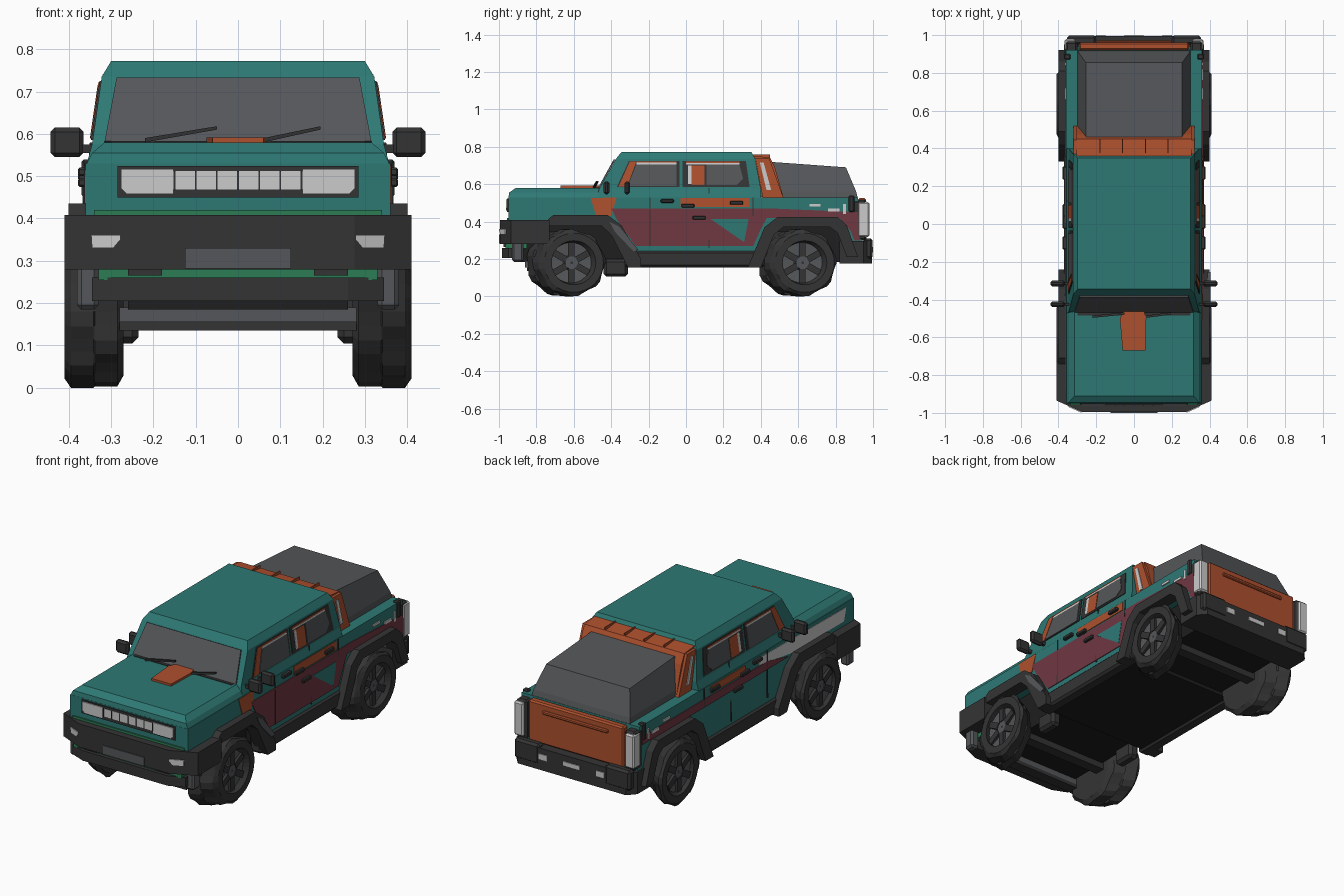
import bpy, bmesh, math
from mathutils import Vector, Matrix

cube = bpy.data.objects.get("Cube")
if cube:
    bpy.data.objects.remove(cube, do_unlink=True)


def material(name, r, g, b):
    m = bpy.data.materials.new(name)
    m.use_nodes = True
    m.diffuse_color = (r, g, b, 1)
    m.node_tree.nodes["Principled BSDF"].inputs["Base Color"].default_value = (r, g, b, 1)
    return m


TEAL = material("teal paint", .027, .19, .175)
ORANGE = material("orange paint", .42, .08, .027)
MAROON = material("maroon paint", .16, .04, .055)
DARK = material("dark trim", .034, .034, .034)
GREY = material("grey glass", .09, .094, .1)
LAMP = material("pale lamp", .6, .6, .6)
GREEN = material("green trim", .025, .2, .09)
BLACK = material("black floor", .013, .013, .013)


def finish(name, bm, *mats):
    bmesh.ops.recalc_face_normals(bm, faces=bm.faces[:])
    mesh = bpy.data.meshes.new(name)
    bm.to_mesh(mesh)
    bm.free()
    for m in mats:
        mesh.materials.append(m)
    ob = bpy.data.objects.new(name, mesh)
    bpy.context.collection.objects.link(ob)
    return ob


def slab(name, pts, offset, mat):
    """Polygon extruded along an offset vector."""
    bm = bmesh.new()
    face = bm.faces.new([bm.verts.new(p) for p in pts])
    ext = bmesh.ops.extrude_face_region(bm, geom=[face])["geom"]
    bmesh.ops.translate(bm, vec=Vector(offset),
                        verts=[v for v in ext if isinstance(v, bmesh.types.BMVert)])
    return finish(name, bm, mat)


def prism(name, yz, x0, x1, mat):
    return slab(name, [(x0, y, z) for y, z in yz], (x1 - x0, 0, 0), mat)


def box(name, x, y, z, mat, bevel=0):
    """Box given as (min, max) on each axis."""
    bm = bmesh.new()
    bmesh.ops.create_cube(bm, size=1)
    for v in bm.verts:
        v.co = [(a + b) / 2 + c * (b - a) for (a, b), c in zip((x, y, z), v.co)]
    if bevel:
        bmesh.ops.bevel(bm, geom=bm.edges[:], offset=bevel, segments=1, affect='EDGES')
    return finish(name, bm, mat)


def pair(name, x, y, z, mat, bevel=0):
    box("left_" + name, x, y, z, mat, bevel)
    box("right_" + name, (-x[1], -x[0]), y, z, mat, bevel)


def stack(name, levels, mat):
    """Loft of rectangles: z, half width, front y, back y."""
    bm = bmesh.new()
    rings = [[bm.verts.new(p) for p in ((-w, f, z), (w, f, z), (w, b, z), (-w, b, z))]
             for z, w, f, b in levels]
    for lo, hi in zip(rings, rings[1:]):
        for i in range(4):
            j = (i + 1) % 4
            bm.faces.new((lo[i], lo[j], hi[j], hi[i]))
    bm.faces.new(rings[0])
    bm.faces.new(rings[-1])
    return finish(name, bm, mat)


CABIN = [(.52, .36, -.475, .4), (.575, .345, -.465, .4),
         (.735, .322, -.375, .37), (.772, .3, -.345, .35)]


def side_x(z):
    if z <= CABIN[0][0]:
        return .36
    for (z0, w0, *_), (z1, w1, *_) in zip(CABIN, CABIN[1:]):
        if z <= z1:
            return w0 + (w1 - w0) * (z - z0) / (z1 - z0)
    return .3


def plate(name, yz, mat, sides=(1, -1), lift=.004):
    """Thin panel lying on the body side."""
    for s in sides:
        pts = [(s * (side_x(z) - .002), y, z) for y, z in yz]
        slab(("left_" if s > 0 else "right_") + name, pts, (s * (lift + .002), 0, 0), mat)


def rect(y0, y1, z0, z1):
    return [(y0, z0), (y1, z0), (y1, z1), (y0, z1)]


# Body shell with wheel openings
prism("lower_body", [(-.95, .4), (-.95, .53), (.92, .53), (.94, .29), (.87, .29), (.81, .4),
                     (.46, .4), (.39, .24), (-.28, .24), (-.38, .4)], -.36, .36, TEAL)
stack("hood", [(.525, .36, -.95, -.42), (.555, .345, -.945, -.42), (.58, .315, -.91, -.42)], TEAL)
stack("cabin", CABIN, TEAL)

# Floor, sills and suspension
box("floor", (-.26, .26), (-.88, .9), (.185, .4), BLACK)
box("middle_floor", (-.33, .33), (-.3, .4), (.165, .25), BLACK)
pair("sill", (.3, .37), (-.33, .42), (.155, .245), DARK, .012)
for y in (-.6, .63):
    box("axle", (-.3, .3), (y - .03, y + .03), (.15, .21), DARK)
pair("suspension_arm", (.235, .295), (-.44, -.31), (.105, .2), DARK, .015)
box("skid_plate", (-.28, .28), (-.86, -.79), (.155, .19), GREY)
box("skid_plate_edge", (-.28, .28), (-.85, -.79), (.135, .157), DARK)

# Arches
front_arch = [(-.75, .4), (-.71, .435), (-.42, .435), (-.345, .38), (-.24, .2), (-.24, .155),
              (-.31, .155), (-.4, .33), (-.45, .375), (-.75, .375)]
rear_arch = [(.33, .155), (.42, .37), (.49, .425), (.81, .425), (.86, .38), (.92, .21),
             (.86, .21), (.81, .34), (.77, .37), (.52, .37), (.47, .33), (.4, .155)]
for s, side in ((1, "left"), (-1, "right")):
    prism(side + "_front_arch", front_arch, s * .33, s * .4, DARK)
    prism(side + "_rear_arch", rear_arch, s * .33, s * .4, DARK)
prism("left_arch_insert", [(-.41, .4), (-.36, .375), (-.255, .25), (-.28, .24), (-.38, .345)],
      .39, .404, GREY)


# Wheels: lathed rings with a staggered tread, set back on the inner side
def wheel(name, s, yc):
    bm = bmesh.new()
    n, zc, out = 32, .18, .41
    profile = [(.27, .1), (.27, .15), (.285, .18), (.338, .18), (.342, .18), (.395, .18),
               (.41, .158), (.41, .118), (.385, .108), (.378, .04), (.392, .035), (.392, .008)]
    rings = []
    for x, r in profile:
        ring = []
        for i in range(n):
            a = math.tau * i / n
            groove = r == .18 and (i + (2 if x < .34 else 0)) % 4 > 1
            rr = r - (.01 if groove else 0)
            ring.append(bm.verts.new((s * x, yc + rr * math.sin(a) - .6 * (out - x),
                                      zc - rr * math.cos(a))))
        rings.append(ring)
    for k, (p, q) in enumerate(zip(rings, rings[1:])):
        for i in range(n):
            f = bm.faces.new((p[i], p[i - 1], q[i - 1], q[i]))
            f.material_index = int(k >= 8)
    for ring in (rings[0], rings[-1]):
        bm.faces.new(ring)
    finish(name + "_tyre", bm, DARK, GREY)
    bm = bmesh.new()
    for k in range(6):
        m = (Matrix.Translation((s * .388, yc - .013, zc)) @ Matrix.Rotation(k * math.tau / 6, 4, 'X')
             @ Matrix.Translation((0, 0, .07)) @ Matrix.Diagonal((.016, .035, .075, 1)))
        bmesh.ops.create_cube(bm, size=1, matrix=m)
    finish(name + "_spokes", bm, DARK)


for s, side in ((1, "left"), (-1, "right")):
    wheel(side + "_front_wheel", s, -.6)
    wheel(side + "_rear_wheel", s, .635)

# Front bumper and face
slab("front_bumper", [(-.41, -.73, .28), (-.41, -.935, .28), (-.275, -.995, .28), (.275, -.995, .28),
                      (.41, -.935, .28), (.41, -.73, .28)], (0, 0, .128), DARK)
box("bumper_green_trim", (-.33, .33), (-.965, -.85), (.255, .29), GREEN)
box("hood_green_trim", (-.34, .34), (-.957, -.94), (.405, .42), GREEN)
slab("lower_bumper", [(-.345, -.9, .205), (-.345, -.95, .205), (-.26, -.985, .205),
                      (.26, -.985, .205), (.345, -.95, .205), (.345, -.9, .205)], (0, 0, .055), DARK)
pair("bumper_bracket", (.33, .38), (-.93, -.87), (.185, .29), GREY, .01)
pair("bumper_hook", (.18, .26), (-.975, -.92), (.265, .29), DARK)
box("number_plate", (-.125, .125), (-1.0, -.99), (.282, .33), GREY)
box("light_bar_frame", (-.285, .285), (-.957, -.94), (.45, .524), DARK)
box("light_bar_centre", (-.15, .15), (-.959, -.95), (.468, .512), LAMP)
for i in range(7):
    x = -.15 + i * .05
    box("light_bar_divider", (x - .002, x + .002), (-.962, -.95), (.468, .512), DARK)
for s in (-1, 1):
    slab("headlamp", [(s * .153, -.962, .458), (s * .263, -.962, .458), (s * .277, -.962, .472),
                      (s * .277, -.962, .517), (s * .153, -.962, .517)], (0, .01, 0), LAMP)
    slab("fog_lamp", [(s * .295, -.9915, .33), (s * .345, -.9692, .33),
                      (s * .347, -.9683, .361), (s * .278, -.999, .361), (s * .278, -.999, .35)],
         (0, .009, 0), LAMP)

# Hood scoop, windshield and wipers
slab("hood_scoop", [(-.05, -.45, .57), (-.075, -.5, .57), (-.06, -.67, .57), (.06, -.67, .57),
                    (.065, -.5, .57), (.05, -.45, .57)], (0, 0, .022), ORANGE)
slab("windshield", [(-.315, -.462, .58), (.315, -.462, .58), (.287, -.379, .73),
                    (-.287, -.379, .73)], (0, -.007, .003), GREY)
for x0, x1 in ((-.22, -.05), (.06, .195)):
    slab("wiper", [(x0, -.485, .58), (x1, -.468, .61), (x1, -.468, .618), (x0, -.485, .59)],
         (0, -.012, 0), DARK)
box("cowl", (-.3, .3), (-.485, -.46), (.57, .583), DARK)

# Side mirrors
for y0, y1 in ((-.44, -.41), (-.33, -.3)):
    pair("mirror", (.365, .443), (y0, y1), (.545, .615), DARK, .01)
    pair("mirror_arm", (.33, .38), (y0 + .008, y1 - .008), (.555, .575), DARK)

# Side windows
plate("front_window_frame", [(-.37, .585), (-.305, .725), (-.035, .725), (-.035, .585)], DARK)
plate("front_pillar_trim", [(-.36, .588), (-.3, .722), (-.265, .722), (-.315, .588)], ORANGE, lift=.006)
plate("front_window", [(-.31, .59), (-.265, .706), (-.05, .706), (-.05, .59)], GREY, lift=.007)
plate("window_top_trim", rect(-.265, -.05, .706, .715), LAMP, lift=.007)
plate("window_top_edge", rect(-.265, -.05, .715, .722), ORANGE, lift=.006)
plate("rear_window_frame", [(-.02, .585), (-.02, .725), (.32, .725), (.34, .585)], DARK)
plate("middle_pillar_trim", rect(.03, .1, .595, .7), ORANGE, lift=.006)
plate("middle_pillar_light", rect(.012, .03, .6, .7), LAMP, lift=.006)
plate("rear_window", [(.11, .595), (.11, .706), (.285, .706), (.305, .63), (.27, .595)], GREY, lift=.007)
plate("rear_window_top_trim", rect(0, .285, .706, .714), LAMP, lift=.007)
plate("rear_window_top_edge", rect(0, .285, .714, .721), ORANGE, lift=.006)

# Painted panels on the left side
L, R = (1,), (-1,)
plate("door_panel", [(-.37, .41), (-.27, .27), (.36, .27), (.4, .36), (.46, .47), (-.4, .47)], MAROON, L)
plate("door_wedge", [(.13, .415), (.335, .415), (.31, .29)], TEAL, L, .006)
plate("quarter_panel", [(.42, .42), (.82, .42), (.88, .35), (.9, .3), (.93, .3), (.92, .45), (.46, .47)],
      MAROON, L)
plate("belt_trim", rect(-.03, .34, .478, .525), ORANGE, L)
plate("fender_trim", [(-.51, .525), (-.37, .53), (-.4, .43), (-.48, .43)], ORANGE, L)

# Painted panels on the right side
plate("fender_panel", [(-.88, .505), (-.86, .435), (-.4, .435), (-.12, .475), (-.12, .515)], LAMP, R, .003)
plate("door_stripe", [(-.38, .425), (.9, .425), (.9, .47), (-.2, .47)], MAROON, R)
plate("belt_trim", rect(.0, .3, .48, .52), ORANGE, R)

# Door seams, handles and small markers
plate("front_door_seam", rect(-.195, -.19, .27, .53), DARK, lift=.006)
plate("rear_door_seam", rect(.12, .125, .26, .58), DARK, lift=.006)
plate("bed_seam", rect(.355, .36, .43, .53), DARK, lift=.006)
for y, z in ((-.1, .51), (.27, .5), (.07, .42), (.01, .485)):
    pair("door_handle", (.355, .378), (y - .035, y + .035), (z - .01, z + .01), DARK, .004)
plate("side_marker", rect(.66, .72, .48, .493), LAMP, lift=.006)
plate("rear_marker", rect(.76, .82, .455, .47), LAMP, lift=.006)
plate("rear_corner_marker", rect(.84, .855, .44, .495), LAMP, lift=.006)

# Roll band and rear canopy
prism("roll_band", [(.33, .53), (.33, .755), (.45, .742), (.475, .69), (.52, .535)], -.305, .305, ORANGE)
for i in range(4):
    x = -.18 + i * .12
    box("roll_band_rib", (x - .003, x + .003), (.35, .45), (.735, .758), ORANGE)
for s in (-1, 1):
    slab("roll_band_side", [(s * .3, .41, .53), (s * .3, .37, .74), (s * .3, .445, .74), (s * .3, .52, .53)],
         (s * .02, 0, 0), ORANGE)
    slab("pillar_light", [(s * .318, .43, .57), (s * .318, .395, .715), (s * .318, .415, .715),
                          (s * .318, .455, .57)], (s * .006, 0, 0), LAMP)
canopy = stack("canopy", [(.52, .3, .44, .92), (.56, .295, .44, .91), (.72, .255, .44, .855)], GREY)
for v in canopy.data.vertices:
    if v.co.z > .7 and v.co.y > .6:
        v.co.z = .69

# Tail
box("tailgate", (-.29, .29), (.92, .962), (.3, .525), ORANGE, .008)
box("tailgate_lip", (-.2, .2), (.95, .972), (.47, .49), ORANGE, .005)
pair("tail_lamp_housing", (.3, .362), (.89, .965), (.3, .515), DARK, .01)
pair("tail_lamp", (.31, .367), (.918, .98), (.318, .505), LAMP, .008)
pair("tail_fin", (.335, .37), (.87, .9), (.45, .54), DARK, .006)
slab("rear_bumper", [(x, y, .175) for x, y in ((-.37, .82), (-.37, .95), (-.33, .995), (.33, .995),
                                               (.37, .95), (.37, .82))], (0, 0, .12), DARK)
pair("rear_bumper_end", (.2, .355), (.95, .998), (.2, .31), DARK, .012)
pair("rear_fog_lamp", (.15, .2), (.99, 1), (.235, .265), LAMP)
box("rear_plate_lamp", (-.05, .05), (.99, 1), (.24, .262), LAMP)
